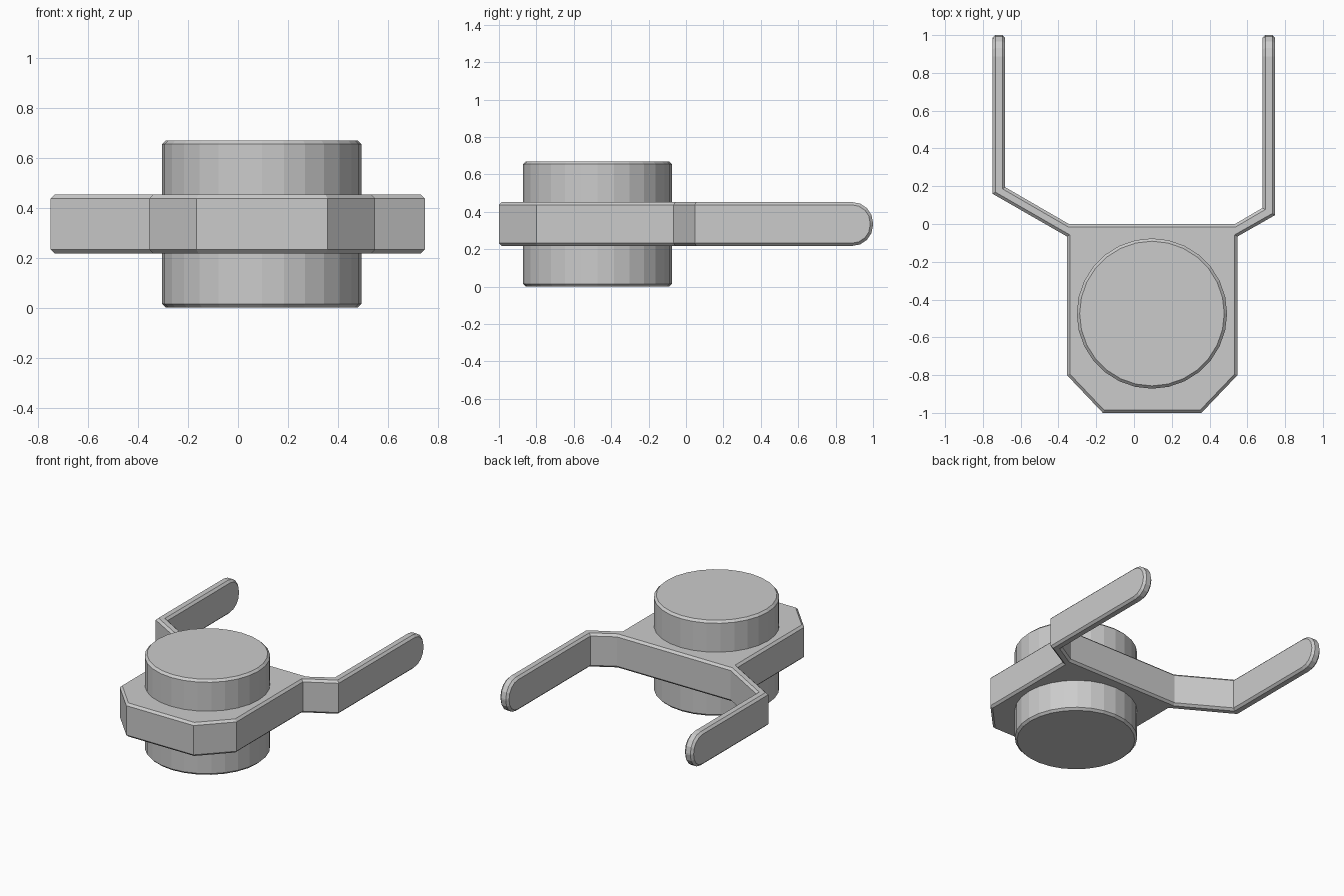
import bpy, bmesh

if "Cube" in bpy.data.objects:
    bpy.data.objects.remove(bpy.data.objects["Cube"])

CHAMFER = 0.015
Z0, Z1 = 0.217, 0.452          # plate and arm thickness


def finish(bm, name):
    bmesh.ops.recalc_face_normals(bm, faces=bm.faces[:])
    mesh = bpy.data.meshes.new(name)
    bm.to_mesh(mesh)
    bm.free()
    obj = bpy.data.objects.new(name, mesh)
    bpy.context.collection.objects.link(obj)
    return obj


def bevel(bm, edges, offset, segments=1):
    bmesh.ops.bevel(bm, geom=edges, offset=offset, offset_type='OFFSET',
                    segments=segments, profile=0.5, affect='EDGES',
                    clamp_overlap=False)


# Forked plate: clipped square body with two cranked arms, one outline
outline = [(-0.165, -1), (0.357, -1), (0.548, -0.8), (0.548, -0.066),
           (0.747, 0.047), (0.747, 1), (0.68, 1), (0.68, 0.085),
           (0.535, 0), (-0.345, 0), (-0.682, 0.195), (-0.682, 1),
           (-0.749, 1), (-0.749, 0.16), (-0.355, -0.066), (-0.355, -0.8)]
bm = bmesh.new()
base = bm.faces.new([bm.verts.new((x, y, Z0)) for x, y in outline])
ret = bmesh.ops.extrude_face_region(bm, geom=[base])
for v in ret["geom"]:
    if isinstance(v, bmesh.types.BMVert):
        v.co.z = Z1
bmesh.ops.recalc_face_normals(bm, faces=bm.faces[:])

# Round the arm tips as seen from the side
tips = [e for e in bm.edges
        if all(v.co.y > 0.99 for v in e.verts)
        and abs(e.verts[0].co.z - e.verts[1].co.z) < 1e-4]
bevel(bm, tips, 0.112, 4)
bm.normal_update()

# Chamfer the rim between the vertical walls and the top, tip and bottom strip


def is_cap(f):
    return abs(f.normal.z) > 0.1 or (f.normal.y > 0.9
                                     and f.calc_center_median().y > 0.85)


rim = [e for e in bm.edges if sum(is_cap(f) for f in e.link_faces) == 1]
bevel(bm, rim, CHAMFER)
finish(bm, "forked_plate")

# Round hub passing through the plate
H, R = 0.669, 0.398
bm = bmesh.new()
bmesh.ops.create_cone(bm, cap_ends=True, segments=28, radius1=R, radius2=R,
                      depth=H)
bmesh.ops.translate(bm, verts=bm.verts[:], vec=(0.095, -0.474, H / 2))
bevel(bm, [e for e in bm.edges
           if abs(e.verts[0].co.z - e.verts[1].co.z) < 1e-4], CHAMFER)
finish(bm, "hub")
